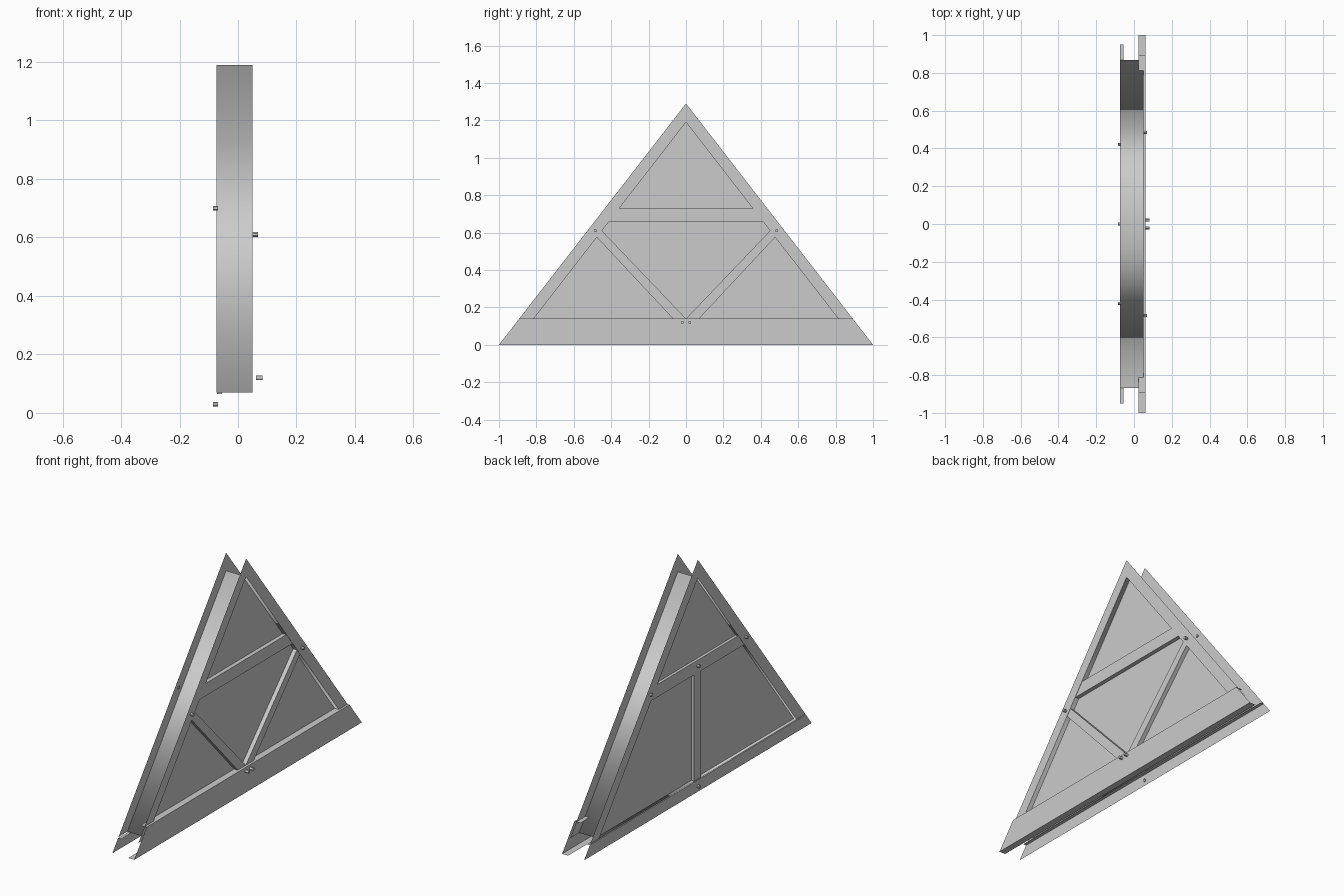
import bpy, bmesh
from mathutils import Vector

cube = bpy.data.objects.get("Cube")
if cube:
    bpy.data.objects.remove(cube)

steel = bpy.data.materials.new("light_grey_steel")
steel.use_nodes = True
GREY = (0.6, 0.6, 0.6, 1)
steel.diffuse_color = GREY
steel.node_tree.nodes["Principled BSDF"].inputs["Base Color"].default_value = GREY

HALF, TOP = 1.0, 1.29           # outer gable outline
INNER_TOP, SEAT = 1.19, 0.07    # inset outline of the core
SLOPE = TOP / HALF
BACK_PANEL, FRONT_PANEL = -0.055, 0.025
LEFT, RIGHT = -0.073, 0.05      # outer flange planes


def outer(z):
    return (TOP - z) / SLOPE


def inner(z):
    return (INNER_TOP - z) / SLOPE


def finish(name, bm, smooth=False):
    mesh = bpy.data.meshes.new(name)
    for f in bm.faces:
        f.smooth = smooth
    bm.to_mesh(mesh)
    bm.free()
    mesh.materials.append(steel)
    obj = bpy.data.objects.new(name, mesh)
    bpy.context.collection.objects.link(obj)
    return obj


def add_face(bm, points, facing):
    face = bm.faces.new([bm.verts.new(p) for p in points])
    face.normal_update()
    if face.normal.dot(Vector(facing)) < 0:
        face.normal_flip()


def sheet(name, x, outline, side):
    """Flat sheet in a plane of constant x, facing the given side."""
    bm = bmesh.new()
    add_face(bm, [(x, y, z) for y, z in outline], (side, 0, 0))
    return finish(name, bm)


def board(name, x0, x1, outline):
    """Solid board with a y-z outline, between two x planes."""
    bm = bmesh.new()
    face = bm.faces.new([bm.verts.new((x0, y, z)) for y, z in outline])
    out = bmesh.ops.extrude_face_region(bm, geom=[face])
    moved = [v for v in out["geom"] if isinstance(v, bmesh.types.BMVert)]
    bmesh.ops.translate(bm, verts=moved, vec=(x1 - x0, 0, 0))
    bmesh.ops.recalc_face_normals(bm, faces=bm.faces)
    return finish(name, bm)


def chord(name, x_plate, x_back, height, side, with_base):
    """Bottom channel: outer plate, top flange and optional base flange."""
    bm = bmesh.new()
    e = outer(height)
    add_face(bm, [(x_plate, -HALF, 0), (x_plate, HALF, 0),
                  (x_plate, e, height), (x_plate, -e, height)], (side, 0, 0))
    flanges = [(e, height, 1)] + ([(HALF, 0, -1)] if with_base else [])
    for w, z, up in flanges:
        add_face(bm, [(x_plate, -w, z), (x_plate, w, z),
                      (x_back, w, z), (x_back, -w, z)], (0, 0, up))
    return finish(name, bm)


def bolt(name, x0, x1, y, z):
    bpy.ops.mesh.primitive_cylinder_add(vertices=12, radius=0.008, depth=x1 - x0,
                                        location=((x0 + x1) / 2, y, z),
                                        rotation=(0, 1.5708, 0))
    obj = bpy.context.object
    obj.name = name
    obj.data.materials.append(steel)
    bpy.ops.object.shade_smooth_by_angle()


# Core: smooth triangular band forming the rafter webs and the seat
core = [(-inner(SEAT), SEAT), (inner(SEAT), SEAT), (0, INNER_TOP)]
bm = bmesh.new()
loops = [[bm.verts.new((x, y, z)) for y, z in core] for x in (LEFT, RIGHT)]
for i in range(3):
    j = (i + 1) % 3
    bm.faces.new((loops[0][i], loops[0][j], loops[1][j], loops[1][i]))
bm.normal_update()
for f in bm.faces:
    if f.normal.dot(f.calc_center_median() - Vector((0, 0, 0.45))) < 0:
        f.normal_flip()
finish("rafter_web", bm, smooth=True)

# Infill panels
sheet("front_panel", FRONT_PANEL, core, 1)
sheet("back_panel", BACK_PANEL, core, -1)

# Rafter flanges, outside the webs
for label, x, side in (("left_face", LEFT, -1), ("right_face", RIGHT, 1)):
    for end, s in (("front", -1), ("back", 1)):
        outline = [(0, INNER_TOP), (s * inner(SEAT), SEAT), (s * outer(SEAT), SEAT), (0, TOP)]
        sheet(f"{end}_rafter_flange_{label}", x, outline, side)

# Bottom chords
chord("deep_bottom_chord", 0.062, FRONT_PANEL, 0.14, 1, True)
chord("shallow_bottom_chord", LEFT, BACK_PANEL, 0.065, -1, False)

# Collar ties on both faces
LOW, HIGH = 0.66, 0.73
collar = [(-inner(LOW), LOW), (inner(LOW), LOW), (inner(HIGH), HIGH), (-inner(HIGH), HIGH)]
board("collar_tie_right", FRONT_PANEL, 0.048, collar)
board("collar_tie_left", BACK_PANEL, -0.071, collar)

# Diagonal braces on one face, king post on the other
for end, s in (("front", -1), ("back", 1)):
    board(f"{end}_diagonal_brace", FRONT_PANEL, 0.048,
          [(0, 0.14), (s * 0.07, 0.14), (s * inner(0.575), 0.575), (s * inner(0.61), 0.61)])
board("king_post", BACK_PANEL, -0.071,
      [(-0.03, 0.065), (0.03, 0.065), (0.03, LOW), (-0.03, LOW)])

# Bolts
for s in (-1, 1):
    bolt("brace_top_bolt", 0.05, 0.068, s * 0.485, 0.61)
    bolt("brace_foot_bolt", 0.062, 0.083, s * 0.02, 0.12)
    bolt("collar_bolt", -0.086, -0.068, s * 0.42, 0.70)
bolt("post_top_bolt", -0.086, -0.068, 0, 0.70)
bolt("post_foot_bolt", -0.086, -0.068, 0, 0.03)
